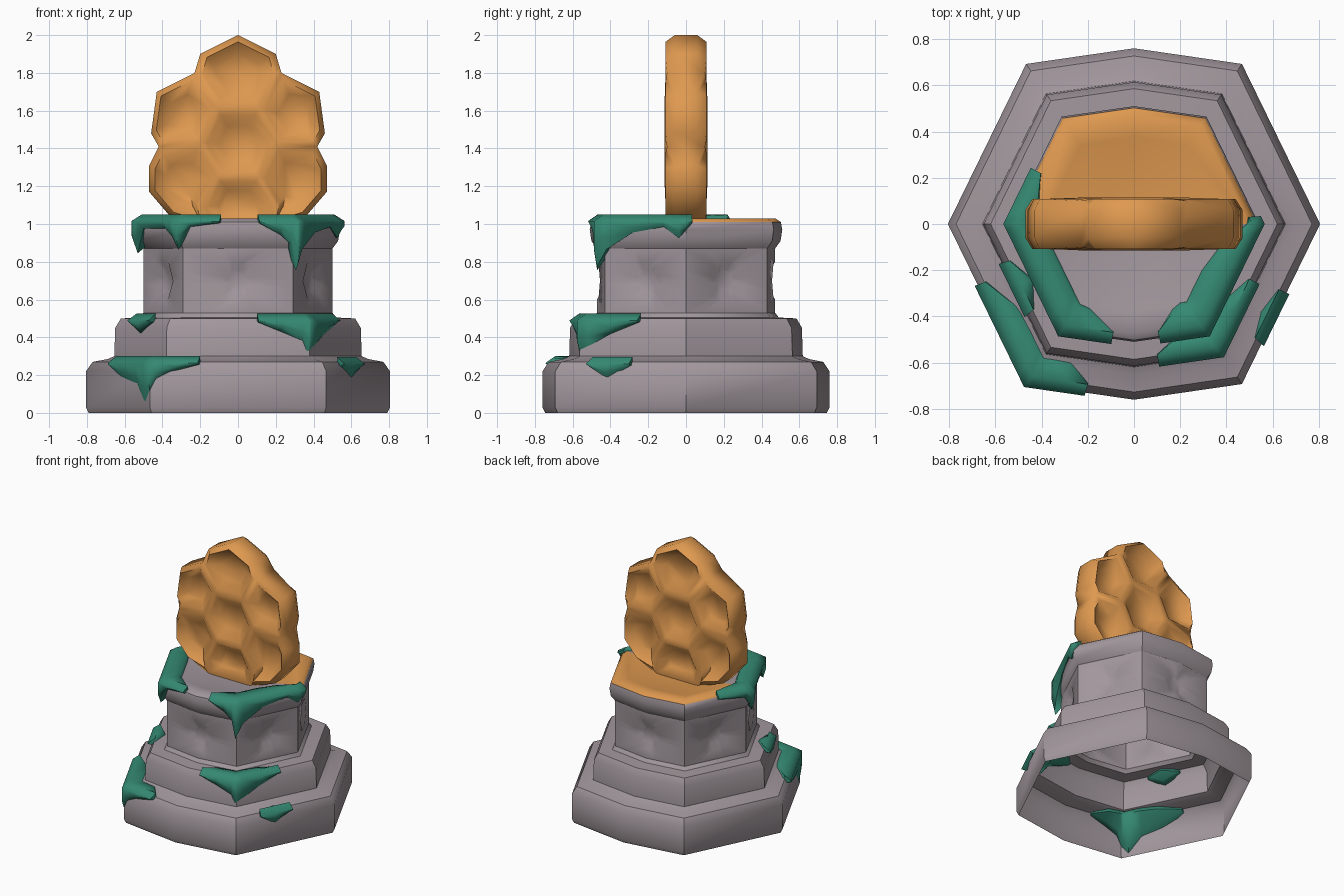
import bpy
import bmesh
from math import sin, cos, pi, floor, ceil
from mathutils import Vector

cube = bpy.data.objects.get("Cube")
if cube:
    bpy.data.objects.remove(cube, do_unlink=True)


def make_material(name, rgb):
    mat = bpy.data.materials.new(name)
    mat.use_nodes = True
    color = (*rgb, 1)
    mat.diffuse_color = color
    shader = mat.node_tree.nodes["Principled BSDF"]
    shader.inputs["Base Color"].default_value = color
    shader.inputs["Roughness"].default_value = 0.8
    return mat


STONE = make_material("grey_stone", (.36, .31, .335))
HONEY = make_material("amber_honey", (.74, .32, .08))
MOSS = make_material("green_moss", (.035, .25, .17))

# Plan of the pedestal: a hexagon whose front and back are bowed outward
QUARTER = [(1, 0), (.58, .86), (0, .944), (-.58, .86)]
PLAN = [Vector(p) for p in QUARTER] + [-Vector(p) for p in QUARTER]


def on_plan(s, r, z):
    """Point at corner position s around the plan, scaled by r."""
    i = floor(s)
    p = PLAN[i % 8].lerp(PLAN[(i + 1) % 8], s - i) * r
    return Vector((p.x, p.y, z))


def finish(bm, name, mats, angle):
    mesh = bpy.data.meshes.new(name)
    bm.to_mesh(mesh)
    bm.free()
    for mat in mats:
        mesh.materials.append(mat)
    ob = bpy.data.objects.new(name, mesh)
    bpy.context.collection.objects.link(ob)
    bpy.ops.object.select_all(action='DESELECT')
    ob.select_set(True)
    bpy.context.view_layer.objects.active = ob
    bpy.ops.object.shade_smooth_by_angle(angle=angle)
    return ob


def add_ring(bm, points):
    return [bm.verts.new(p) for p in points]


def skin(bm, a, b, flip=False):
    """Quads between two closed rings."""
    faces = []
    for i in range(len(a)):
        j = (i + 1) % len(a)
        quad = [a[i], a[j], b[j], b[i]]
        faces.append(bm.faces.new(quad[::-1] if flip else quad))
    return faces


def tier_stack(name, profile):
    """Open shell following a (radius, height) profile."""
    bm = bmesh.new()
    rings = [add_ring(bm, [on_plan(s, r, z) for s in range(8)]) for r, z in profile]
    for a, b in zip(rings, rings[1:]):
        skin(bm, a, b)
    return bm, rings


# Stepped base, hollow underneath
bm, _ = tier_stack("stepped_base", [
    (.79, 0), (.805, .03), (.805, .22), (.77, .27), (.69, .285), (.655, .3),
    (.65, .45), (.62, .5), (.52, .505), (.5, .53)])
finish(bm, "stepped_base", [STONE], pi / 4)

# Flared capital with a dished top; the rear of the top is coated in honey
bm, rings = tier_stack("capital", [
    (.5, .87), (.53, .91), (.54, .97), (.532, 1.01), (.5, 1.03), (.4, 1.015), (.2, .98)])
bm.faces.new(rings[-1][:5])
bm.faces.new(rings[-1][4:] + rings[-1][:1])
bm.normal_update()
for f in bm.faces:
    c = f.calc_center_median()
    f.material_index = int(c.y > 0 and c.z > 1 or c.y > 0 and f.normal.z > .9)
finish(bm, "capital", [STONE, HONEY], pi / 4)

# Column walls, each with a sunken hexagon in the middle
bm = bmesh.new()
LOW, HIGH, RADIUS = .53, .87, .5
STEPS = 24
for start, end in [(5, 7), (7, 8), (0, 1), (1, 3), (3, 4), (4, 5)]:
    mid, half = (start + end) / 2, (end - start) / 2
    width = (on_plan(end, RADIUS, 0) - on_plan(start, RADIUS, 0)).length / 2
    height = (HIGH - LOW) / 2

    def panel_ring(size, r):
        points = []
        for k in range(STEPS):
            a = k * 2 * pi / STEPS
            u, v = cos(a), sin(a)
            if size:
                reach = size * cos(pi / 6) / cos(a % (pi / 3) - pi / 6)
                u, v = u * reach / width, v * reach / height
            else:
                reach = max(abs(u), abs(v))
                u, v = u / reach, v / reach
            points.append(on_plan(mid + u * half, r, LOW + height * (1 + v)))
        return add_ring(bm, points)

    outer, lip, floor_ring = panel_ring(0, .5), panel_ring(.115, .5), panel_ring(.065, .47)
    skin(bm, outer, lip)
    skin(bm, lip, floor_ring)
    bm.faces.new(floor_ring)
bmesh.ops.remove_doubles(bm, verts=bm.verts, dist=.0005)
finish(bm, "column_walls", [STONE], pi / 4)

# Honeycomb slab: seven cells sharing their ridges, given as (x, z) corners
centre = [(.2, 1.43), (.11, 1.61), (-.11, 1.61), (-.2, 1.43), (-.11, 1.25), (.11, 1.25)]
top = [(.11, 1.61), (.23, 1.8), (.2, 1.9), (0, 2), (-.2, 1.9), (-.23, 1.8), (-.11, 1.61)]
bottom = [(.11, 1.25), (-.11, 1.25), (-.2, 1.09), (-.18, .98), (.18, .98), (.2, 1.09)]
upper = [(.2, 1.43), (.42, 1.41), (.46, 1.48), (.43, 1.7), (.23, 1.8), (.11, 1.61)]
lower = [(.11, 1.25), (.2, 1.09), (.18, .98), (.35, 1.03), (.47, 1.17), (.47, 1.31),
         (.42, 1.41), (.2, 1.43)]
cells = [centre, top, bottom, upper, lower]
cells += [[(-x, z) for x, z in reversed(c)] for c in (upper, lower)]
corners = [p for c in cells for p in c]
ridge_points = set(centre)

bm = bmesh.new()
for side in (-1, 1):
    for cell in cells:
        mx = sum(p[0] for p in cell) / len(cell)
        mz = sum(p[1] for p in cell) / len(cell)

        def cell_ring(scale, depth):
            return add_ring(bm, [(mx + (x - mx) * scale, side * depth,
                                  mz + (z - mz) * scale) for x, z in cell])

        border = cell_ring(1, .06)
        for v, p in zip(border, cell):
            if corners.count(p) > 1:
                v.co.y = side * (.115 if p in ridge_points else .1)
        rim, basin = cell_ring(.82, .108), cell_ring(.5, .055)
        skin(bm, border, rim)
        skin(bm, rim, basin)
        bm.faces.new(basin)
bmesh.ops.remove_doubles(bm, verts=bm.verts, dist=.0005)
bmesh.ops.bridge_loops(bm, edges=[e for e in bm.edges if e.is_boundary])
bmesh.ops.recalc_face_normals(bm, faces=bm.faces)
finish(bm, "honeycomb", [HONEY], pi / 3)


def moss_patch(name, r, z, width, drops):
    """Moss draped over a ledge; drops are (corner position, hanging length)."""
    first, last = drops[0][0], drops[-1][0]
    stops = {s for s, _ in drops} | set(range(ceil(first), floor(last) + 1))
    bm = bmesh.new()
    rings = []
    for s in sorted(stops):
        for (s0, d0), (s1, d1) in zip(drops, drops[1:]):
            if s0 <= s <= s1:
                d = d0 + (d1 - d0) * (s - s0) / (s1 - s0)
        t = (s - first) / (last - first)
        w = .04 + width * min(1, 5 * t * (1 - t))
        section = [(r - w, z - .015), (r - w + .015, z + .015), (r - .03, z + .025),
                   (r + .025, z - .01), (r + .025, z - d * .6),
                   (r + .005, z - d), (r - .04, z - d * .8)]
        rings.append(add_ring(bm, [on_plan(s, a, b) for a, b in section]))
    for a, b in zip(rings, rings[1:]):
        skin(bm, a, b)
    bm.faces.new(rings[0])
    bm.faces.new(rings[-1][::-1])
    bmesh.ops.recalc_face_normals(bm, faces=bm.faces)
    finish(bm, name, [MOSS], pi / 3)


# Moss on the capital, the middle step and the bottom step
moss_patch("moss_capital_right", .54, 1.025, .1, [
    (3.5, .03), (3.9, .06), (4.06, .18), (4.2, .05), (4.7, .05),
    (4.85, .09), (5, .16), (5.2, .04), (5.7, .02)])
moss_patch("moss_capital_left", .54, 1.025, .11, [
    (6.35, .02), (6.7, .08), (6.88, .13), (6.97, .27), (7.1, .16),
    (7.4, .07), (7.75, .04), (7.92, .1), (8.07, .02)])
moss_patch("moss_middle_left", .645, .5, .08, [
    (6.28, .02), (6.6, .07), (6.9, .12), (6.97, .19), (7.1, .15), (7.3, .08), (7.55, .02)])
moss_patch("moss_middle_right", .645, .5, .06, [(4.3, .02), (4.5, .08), (4.7, .02)])
moss_patch("moss_bottom_right", .795, .275, .11, [
    (4.38, .03), (4.6, .1), (4.8, .13), (4.93, .24), (5.08, .1), (5.3, .05), (5.55, .02)])
moss_patch("moss_bottom_left", .795, .27, .03, [(7.25, .02), (7.4, .09), (7.57, .02)])
